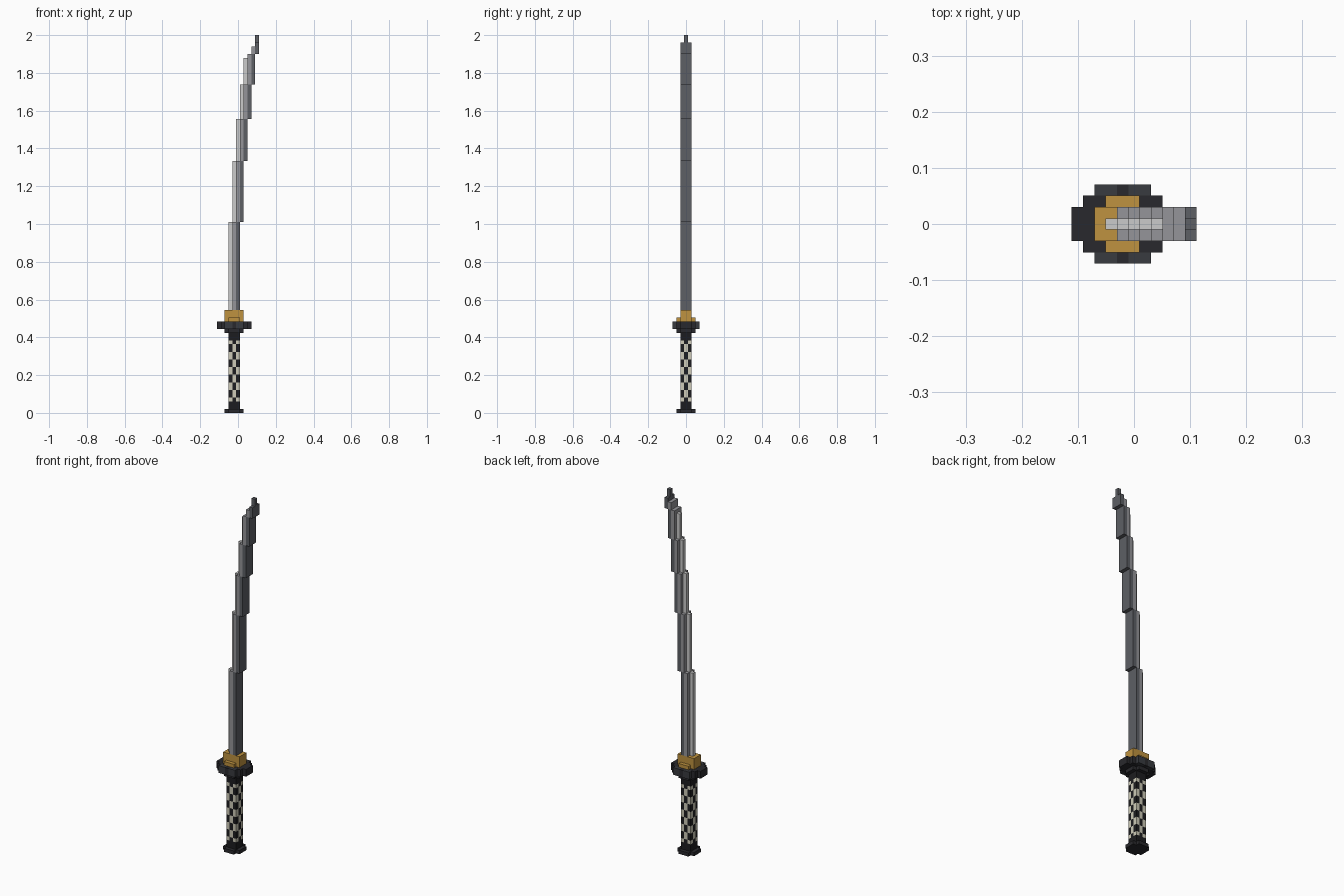
import bpy, bmesh
from mathutils import Vector

if "Cube" in bpy.data.objects:
    bpy.data.objects.remove(bpy.data.objects["Cube"])

V = 2 / 99                                   # edge of one block
COLORS = {
    "black": (0.012, 0.012, 0.014, 1), "iron": (0.022, 0.022, 0.026, 1),
    "iron_light": (0.04, 0.043, 0.05, 1), "ivory": (0.62, 0.6, 0.48, 1),
    "gold": (0.52, 0.29, 0.05, 1), "spine": (0.72, 0.73, 0.74, 1),
    "steel": (0.3, 0.3, 0.32, 1), "edge": (0.11, 0.115, 0.13, 1),
}
mats = {}
for name, col in COLORS.items():
    mats[name] = bpy.data.materials.new(name)
    mats[name].diffuse_color = col

parts = {}                                   # part name -> {cell: colour}
solid = set()


def fill(part, xs, ys, zs, color):
    """Fill a range of blocks; color is a name or a function of the cell."""
    cells = parts.setdefault(part, {})
    for i in range(*xs):
        for j in range(*ys):
            for k in range(*zs):
                cells[i, j, k] = color(i, j, k) if callable(color) else color
                solid.add((i, j, k))


def plus(part, zs, color):
    fill(part, (2, 7), (2, 5), zs, color)
    fill(part, (3, 6), (1, 6), zs, color)


# pommel and grip with checkered wrap
plus("pommel", (0, 1), "iron")
fill("grip", (3, 6), (2, 5), (1, 21), "black")
fill("grip", (3, 6), (2, 5), (3, 19),
     lambda i, j, k: "ivory" if (i + j + (k - 2) // 2) % 2 else "black")


# stepped oval guard
def guard_color(i, j, k):
    return "iron_light" if abs(j - 3) == 3 and i != 4 else "iron"


plus("guard_collar", (21, 22), "iron")
for inset in range(3):
    fill("guard", (inset, 9 - inset), (2 - inset, 5 + inset), (22, 24), guard_color)

# gold blade collar
fill("blade_collar", (2, 7), (2, 5), (24, 27), "gold")
fill("blade_collar", (3, 6), (1, 6), (24, 25), "gold")

# blade: five stepped segments, each with thin spine, flat and edge
levels = [27, 50, 66, 77, 86, 93]
for s in range(5):
    z0, z1 = levels[s], levels[s + 1]
    last = s == 4
    fill("blade", (3 + s, 4 + s), (3, 4), (z0, z1), "spine")
    fill("blade", (4 + s, 5 + s), (2, 5), (z0, z1 + last), "steel")
    fill("blade", (5 + s, 6 + s), (2, 5), (z0, z1 + last), "edge")
fill("blade", (9, 10), (2, 5), (94, 96), "steel")
fill("blade_tip", (10, 11), (2, 5), (94, 97), "edge")
fill("blade_tip", (10, 11), (3, 4), (97, 99), "edge")


# mesh only the exposed faces of each part, merging flat same-colour areas
def build(name, cells):
    used = sorted(set(cells.values()))
    bm = bmesh.new()
    for cell, color in cells.items():
        for axis in range(3):
            for side in (0, 1):
                near = list(cell)
                near[axis] += 2 * side - 1
                if tuple(near) in solid:
                    continue
                u, w = (axis + 1) % 3, (axis + 2) % 3
                corners = []
                for a, b in ((0, 0), (1, 0), (1, 1), (0, 1)):
                    p = Vector(cell) - Vector((5.5, 3.5, 0))
                    p[axis] += side
                    p[u] += a
                    p[w] += b
                    corners.append(bm.verts.new(p * V))
                face = bm.faces.new(corners if side else corners[::-1])
                face.material_index = used.index(color)
    bmesh.ops.remove_doubles(bm, verts=bm.verts, dist=1e-4)
    bmesh.ops.dissolve_limit(bm, angle_limit=0.01, verts=bm.verts,
                             edges=bm.edges, delimit={'MATERIAL'})
    mesh = bpy.data.meshes.new(name)
    for color in used:
        mesh.materials.append(mats[color])
    bm.to_mesh(mesh)
    bm.free()
    bpy.context.collection.objects.link(bpy.data.objects.new(name, mesh))


for name, cells in parts.items():
    build(name, cells)

for m in bpy.data.materials:
    if m.users and not m.is_grease_pencil:
        m.use_nodes = True
        m.node_tree.nodes["Principled BSDF"].inputs["Base Color"].default_value = m.diffuse_color
